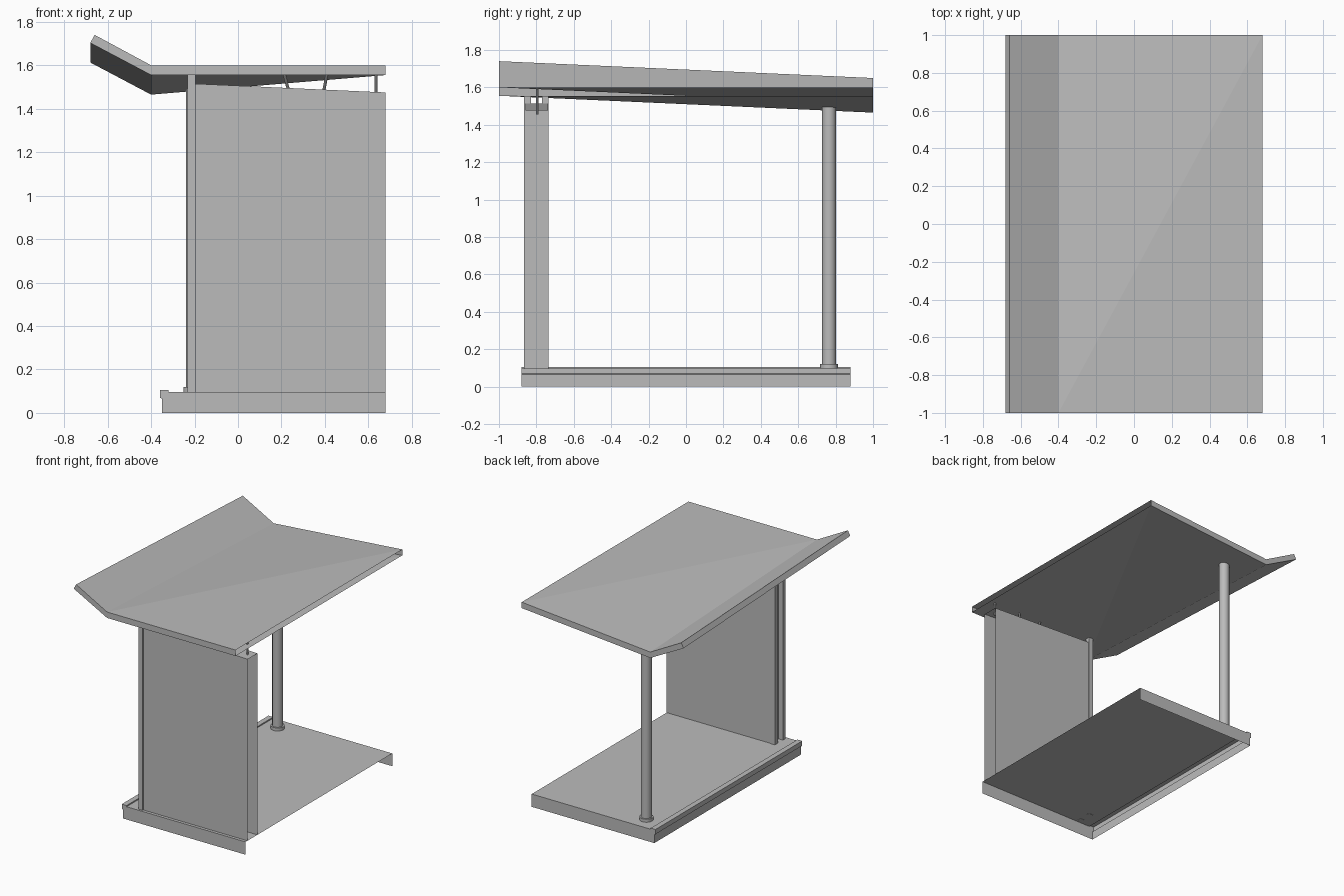
import bpy
import bmesh
from mathutils import Vector

if "Cube" in bpy.data.objects:
    bpy.data.objects.remove(bpy.data.objects["Cube"], do_unlink=True)

GREY = (0.5, 0.5, 0.5, 1.0)
mat = bpy.data.materials.new("plain grey")
mat.use_nodes = True
mat.diffuse_color = GREY
mat.node_tree.nodes["Principled BSDF"].inputs["Base Color"].default_value = GREY


def add_object(name, bm):
    mesh = bpy.data.meshes.new(name)
    bm.to_mesh(mesh)
    bm.free()
    mesh.materials.append(mat)
    obj = bpy.data.objects.new(name, mesh)
    bpy.context.collection.objects.link(obj)
    return obj


def shell(name, front, back, y0, y1, open_edges=0, split=()):
    """Loft an x-z outline (anticlockwise) along y; the last edges stay open."""
    bm = bmesh.new()
    f = [bm.verts.new((x, y0, z)) for x, z in front]
    b = [bm.verts.new((x, y1, z)) for x, z in back]
    n = len(f)
    bm.faces.new(f)
    bm.faces.new(b[::-1])
    for i in range(n - open_edges):
        j = (i + 1) % n
        if i in split:  # twisted panel, folded along the diagonal
            # fold runs from the valley at the front to the far side at the back
            if front[i][0] > front[j][0]:
                bm.faces.new((f[i], b[i], f[j]))
                bm.faces.new((b[i], b[j], f[j]))
            else:
                bm.faces.new((f[i], b[i], b[j]))
                bm.faces.new((f[i], b[j], f[j]))
        else:
            bm.faces.new((f[i], b[i], b[j], f[j]))
    return add_object(name, bm)


def box(name, x, y, z):
    outline = [(x[0], z[0]), (x[1], z[0]), (x[1], z[1]), (x[0], z[1])]
    return shell(name, outline, outline, y[0], y[1])


def rod(name, start, end, radius, sides):
    start, end = Vector(start), Vector(end)
    bpy.ops.mesh.primitive_cylinder_add(
        vertices=sides, radius=radius, depth=(end - start).length,
        location=(start + end) / 2)
    obj = bpy.context.object
    obj.name = name
    obj.rotation_euler = (end - start).to_track_quat("Z", "Y").to_euler()
    obj.data.materials.append(mat)
    bpy.ops.object.shade_smooth_by_angle()
    return obj


# Floor slab: hollow underneath and at the house end, raised lip on the far edge
slab = [(0.68, 0.097), (-0.32, 0.097), (-0.32, 0.106), (-0.36, 0.106),
        (-0.36, 0.07), (-0.35, 0.065), (-0.35, 0), (0.68, 0)]
shell("floor_slab", slab, slab, -0.88, 0.88, open_edges=2)

# Roof: upturned eave, valley falling towards the back, open at the house end
DROP = 0.09
roof_front = [(0.68, 1.6), (-0.4, 1.6), (-0.66, 1.74), (-0.68, 1.703),
              (-0.4, 1.555), (0.68, 1.555)]
roof_back = [(x, z - DROP if x < 0 else z) for x, z in roof_front]
shell("roof", roof_front, roof_back, -1, 1, open_edges=1, split=(0, 4))

# Side wall: hollow panel with sloping top
wall = [(0.68, 1.475), (-0.195, 1.515), (-0.195, 0.097), (0.68, 0.097)]
shell("side_wall", wall, wall, -0.857, -0.739, open_edges=2)

# Paired posts at the wall end
for label, y in (("outer", (-0.865, -0.83)), ("inner", (-0.77, -0.735))):
    box("wall_post_" + label, (-0.232, -0.195), y, (0.095, 1.555))

# Round column with base collar
rod("column", (-0.203, 0.765, 0.1), (-0.203, 0.765, 1.5), 0.037, 24)
rod("column_collar", (-0.203, 0.765, 0.097), (-0.203, 0.765, 0.12), 0.048, 24)

# Small struts between wall and roof
for i, (low, high) in enumerate(((0.24, 0.205), (0.39, 0.415), (0.635, 0.635))):
    rod(f"roof_strut_{i + 1}", (low, -0.795, 1.456), (high, -0.795, 1.59), 0.007, 10)
